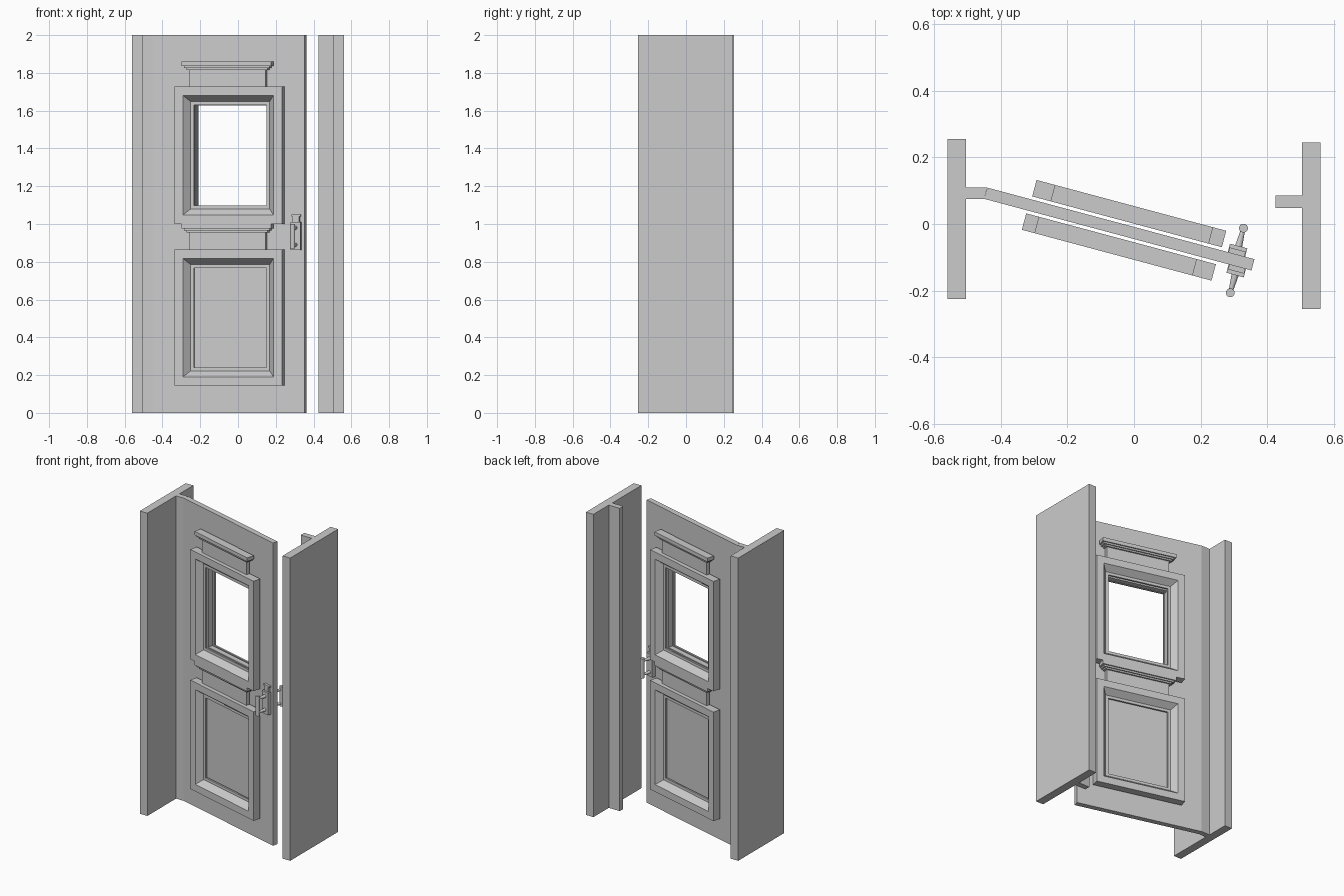
import bpy, bmesh, math
from mathutils import Matrix, Vector

old = bpy.data.objects.get("Cube")
if old:
    bpy.data.objects.remove(old, do_unlink=True)

grey = bpy.data.materials.new("plain grey")
grey.use_nodes = True
grey.diffuse_color = (0.6, 0.6, 0.6, 1)
grey.node_tree.nodes["Principled BSDF"].inputs["Base Color"].default_value = (0.6, 0.6, 0.6, 1)

# The door leaf stands ajar: its parts are built straight, then swung
SWING = Matrix.Rotation(math.radians(-15), 4, 'Z')
MID = -0.026          # leaf centre plane
HALF = 0.0175         # half leaf thickness


def finish(name, bm, swing):
    bmesh.ops.recalc_face_normals(bm, faces=bm.faces)
    if swing:
        bm.transform(SWING)
    me = bpy.data.meshes.new(name)
    bm.to_mesh(me)
    bm.free()
    me.materials.append(grey)
    ob = bpy.data.objects.new(name, me)
    bpy.context.collection.objects.link(ob)
    return ob


def prism(bm, outline, z0, z1):
    low = [bm.verts.new((x, y, z0)) for x, y in outline]
    face = bm.faces.new(low)
    top = bmesh.ops.extrude_face_region(bm, geom=[face])["geom"]
    bmesh.ops.translate(bm, vec=(0, 0, z1 - z0),
                        verts=[v for v in top if isinstance(v, bmesh.types.BMVert)])


def block(bm, x0, x1, y0, y1, z0, z1):
    prism(bm, [(x0, y0), (x1, y0), (x1, y1), (x0, y1)], z0, z1)


def ring(bm, loops):
    """Closed band through rectangles given as (x0, x1, z0, z1, y)."""
    rows = [[bm.verts.new((x, y, z)) for x, z in ((x0, z0), (x1, z0), (x1, z1), (x0, z1))]
            for x0, x1, z0, z1, y in loops]
    for a, b in zip(rows, rows[1:] + rows[:1]):
        for i in range(4):
            j = (i + 1) % 4
            bm.faces.new((a[i], a[j], b[j], b[i]))


def cylinder(bm, start, end, r1, r2, sides=12):
    start, end = Vector(start), Vector(end)
    axis = end - start
    place = Matrix.Translation((start + end) / 2) @ axis.to_track_quat('Z', 'Y').to_matrix().to_4x4()
    bmesh.ops.create_cone(bm, cap_ends=True, segments=sides, radius1=r1, radius2=r2,
                          depth=axis.length, matrix=place)


# Jambs with their stops
bm = bmesh.new()
block(bm, -0.56, -0.505, -0.225, 0.255, 0, 2)
finish("left_jamb", bm, False)

bm = bmesh.new()
prism(bm, [(0.505, -0.255), (0.56, -0.255), (0.56, 0.245), (0.505, 0.245),
           (0.505, 0.085), (0.425, 0.085), (0.425, 0.048), (0.505, 0.048)], 0, 2)
finish("right_jamb", bm, False)

bm = bmesh.new()
prism(bm, [(-0.505, 0.075), (-0.45, 0.075), (-0.441, 0.11), (-0.505, 0.11)], 0, 2)
finish("hinge_strip", bm, False)

# Door leaf with the window opening
bm = bmesh.new()
leaf = (-0.454, 0.377, 0, 2)
hole = (-0.225, 0.175, 1.097, 1.627)
ring(bm, [leaf + (MID - HALF,), hole + (MID - HALF,),
          hole + (MID + HALF,), leaf + (MID + HALF,)])
finish("door_leaf", bm, True)


def moulded_frame(name, side, zc, hh):
    """Raised frame: flat band, slope inwards, small ledge."""
    xc = -0.024 + side * 0.002
    hw = 0.295
    bm = bmesh.new()
    ring(bm, [(xc - hw + i, xc + hw - i, zc - hh + i, zc + hh - i, MID + side * d)
              for i, d in ((0, 0.027), (0, 0.078), (0.047, 0.078), (0.078, 0.038),
                           (0.096, 0.038), (0.096, 0.027))])
    finish(name, bm, True)


def ledge(name, side, top, bottom):
    """Stepped cornice over a thin plate."""
    xc = -0.025 + side * 0.011
    bm = bmesh.new()
    near = MID + side * 0.027

    def layer(half, depth, z0, z1):
        y0, y1 = sorted((near, MID + side * depth))
        block(bm, xc - half, xc + half, y0, y1, z0, z1)

    layer(0.246, 0.078, top - 0.024, top)
    layer(0.234, 0.070, top - 0.035, top - 0.024)
    layer(0.222, 0.062, top - 0.045, top - 0.035)
    layer(0.208, 0.052, bottom, top - 0.045)
    finish(name, bm, True)


def handle(name, side):
    """Back plate with flared crest, two tapered posts and an upright grip."""
    xc = 0.327 - side * 0.006
    face = MID + side * HALF
    bm = bmesh.new()
    y0, y1 = sorted((face, face + side * 0.026))
    block(bm, xc - 0.027, xc + 0.027, y0, y1, 0.863, 1.01)
    y0, y1 = sorted((face, face + side * 0.015))
    block(bm, xc - 0.018, xc + 0.018, y0, y1, 1.01, 1.04)
    block(bm, xc - 0.025, xc + 0.025, y0, y1, 1.04, 1.05)
    grip = MID + side * 0.099
    for z in (0.89, 0.98):
        cylinder(bm, (xc, face + side * 0.024, z), (xc, grip, z), 0.011, 0.006)
    cylinder(bm, (xc, grip, 0.87), (xc, grip, 1.0), 0.0135, 0.0135)
    finish(name, bm, True)


# Same trim on both faces of the leaf
for label, side in (("front", -1), ("back", 1)):
    moulded_frame(label + "_window_frame", side, 1.364, 0.363)
    moulded_frame(label + "_lower_panel_frame", side, 0.504, 0.36)
    ledge(label + "_upper_cornice", side, 1.86, 1.727)
    ledge(label + "_middle_cornice", side, 1.001, 0.864)
    handle(label + "_handle", side)
